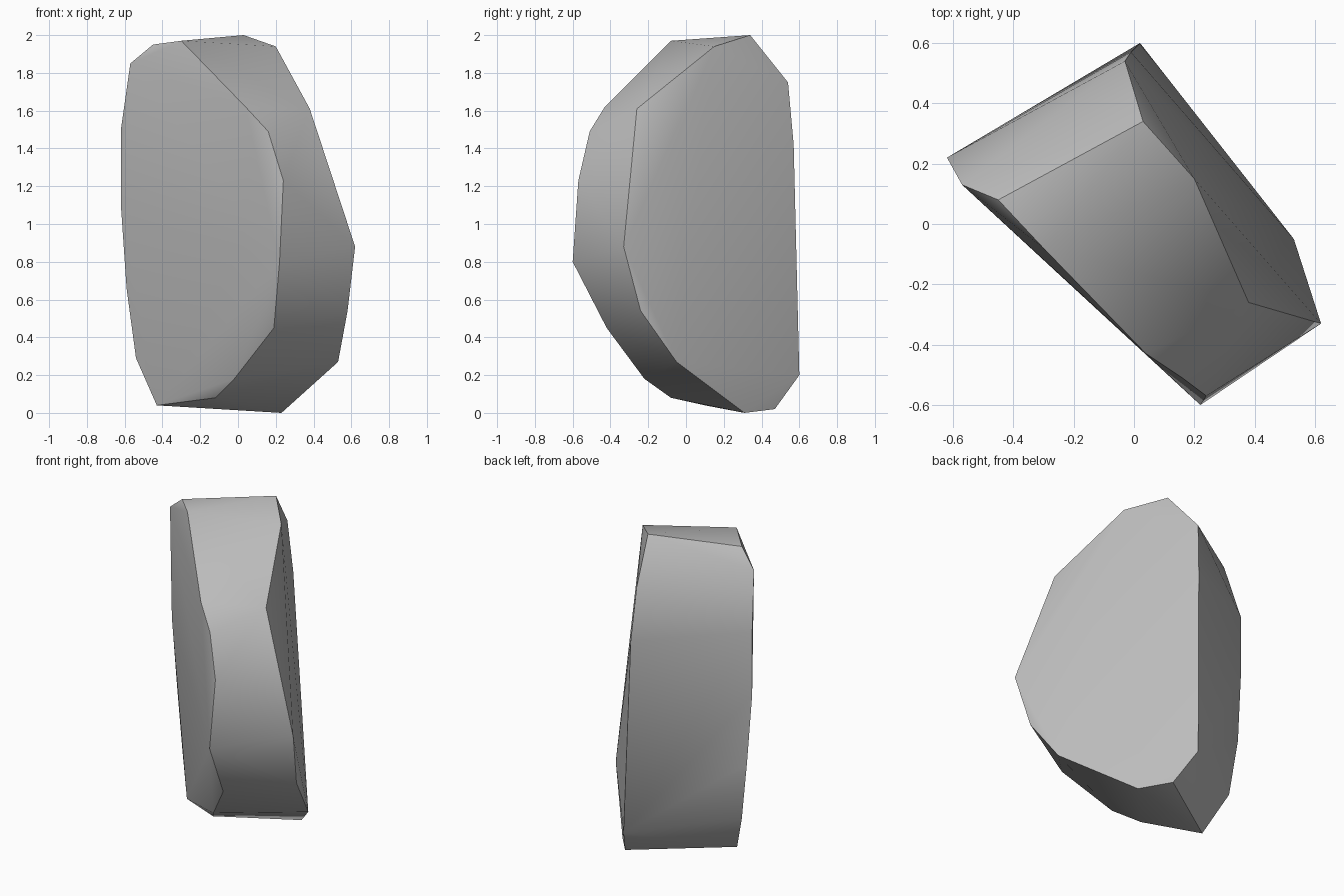
import bpy
import bmesh
import math

default_cube = bpy.data.objects.get("Cube")
if default_cube:
    bpy.data.objects.remove(default_cube, do_unlink=True)


def make_material(name, colour):
    material = bpy.data.materials.new(name)
    material.use_nodes = True
    material.diffuse_color = colour
    shader = next(n for n in material.node_tree.nodes if n.type == "BSDF_PRINCIPLED")
    shader.inputs["Base Color"].default_value = colour
    shader.inputs["Roughness"].default_value = 0.9
    return material


def hull_object(name, outlines, material):
    """Wrap the outlines of a chipped stone in one convex skin."""
    bm = bmesh.new()
    for outline in outlines:
        for corner in outline:
            bm.verts.new(corner)
    result = bmesh.ops.convex_hull(bm, input=bm.verts[:], use_existing_faces=False)
    leftovers = set(result["geom_interior"]) | set(result["geom_unused"])
    loose = [item for item in leftovers if isinstance(item, bmesh.types.BMVert)]
    bmesh.ops.delete(bm, geom=loose, context="VERTS")
    bmesh.ops.recalc_face_normals(bm, faces=bm.faces[:])
    mesh = bpy.data.meshes.new(name)
    bm.to_mesh(mesh)
    bm.free()
    mesh.materials.append(material)
    stone = bpy.data.objects.new(name, mesh)
    bpy.context.collection.objects.link(stone)
    return stone


# Broad front face of the slab, from its foot up the outer edge and back down
front_outline = [
    (-.43, .1, .04), (-.54, .21, .29), (-.59, .23, .66), (-.62, .22, 1.1),
    (-.62, .22, 1.5), (-.57, .13, 1.85), (-.45, .08, 1.95), (-.3, -.08, 1.97),
    (.04, -.43, 1.62), (.16, -.51, 1.49), (.24, -.57, 1.23), (.22, -.6, .8),
    (.19, -.42, .45), (-.02, -.22, .18), (-.12, -.08, .08),
]

# Broad back face of the slab, in the other direction
back_outline = [
    (.23, .31, 0), (.53, -.05, .27), (.58, -.24, .54), (.62, -.33, .88),
    (.38, -.26, 1.61), (.2, .15, 1.94), (.03, .34, 2), (-.03, .54, 1.75),
    (-.01, .57, 1.42), (.02, .6, .2), (.1, .47, .02),
]

grey_stone = make_material("grey_stone", (.5, .5, .5, 1))
rock_slab = hull_object("rock_slab", [front_outline, back_outline], grey_stone)

# Soft facets with crisp chipped edges
bpy.context.view_layer.objects.active = rock_slab
rock_slab.select_set(True)
bpy.ops.object.shade_smooth_by_angle(angle=math.radians(35))
